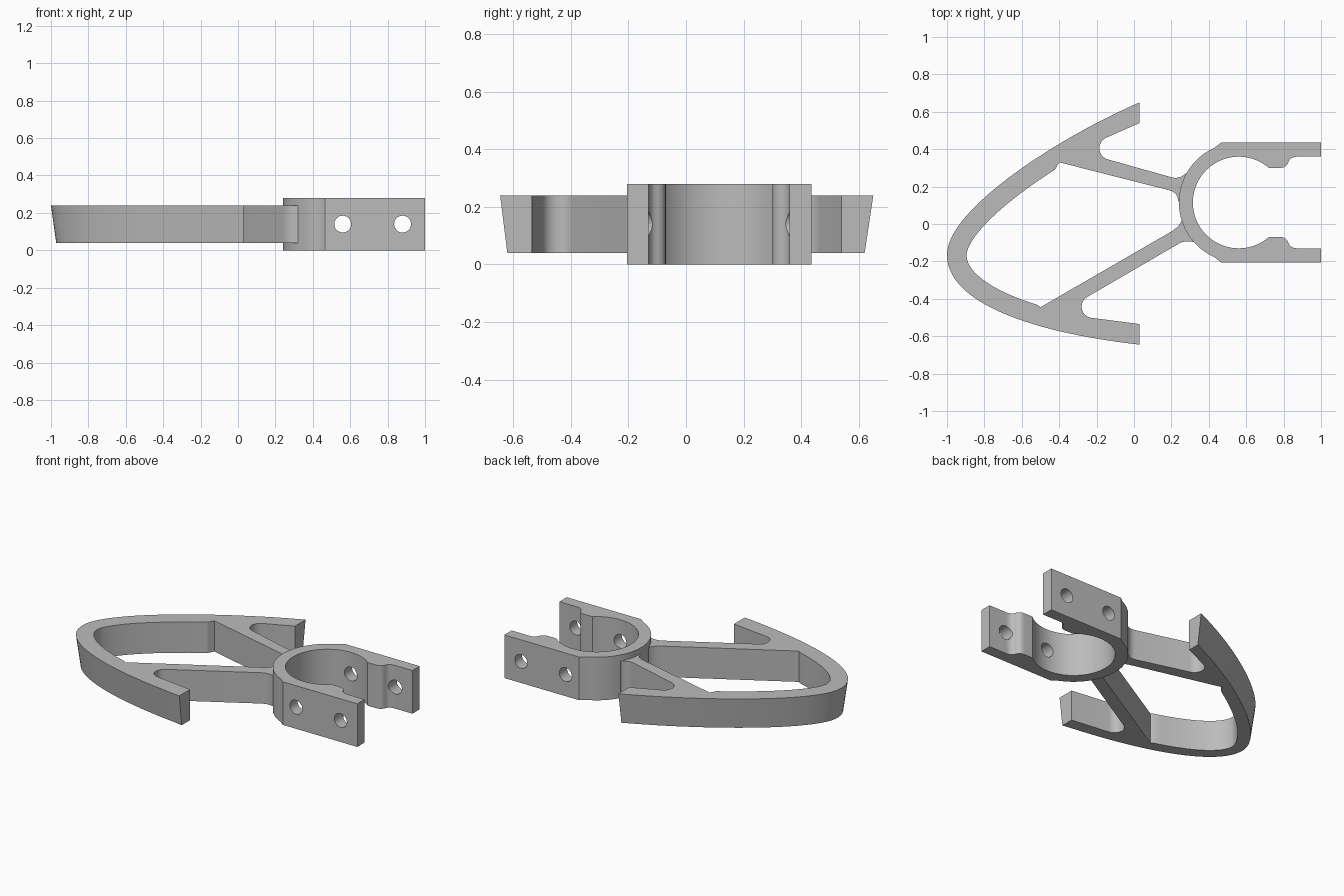
import bpy, bmesh
from math import radians, cos, sin
from mathutils import Vector, geometry

cube = bpy.data.objects.get("Cube")
if cube:
    bpy.data.objects.remove(cube, do_unlink=True)

grey = bpy.data.materials.new("plain grey")
grey.use_nodes = True
colour = (0.5, 0.5, 0.5, 1)
grey.diffuse_color = colour
grey.node_tree.nodes["Principled BSDF"].inputs["Base Color"].default_value = colour


def V(*pts):
    return [Vector(p) for p in pts]


def arc(cx, cy, r, a0, a1, n):
    angles = [radians(a0 + (a1 - a0) * i / n) for i in range(n + 1)]
    return [Vector((cx + r * cos(a), cy + r * sin(a))) for a in angles]


def fillet(p0, corner, p1, n=6):
    a, b, c = V(p0, corner, p1)
    ts = [i / n for i in range(n + 1)]
    return [a * (1 - t) ** 2 + b * 2 * t * (1 - t) + c * t * t for t in ts]


def offset(path, d):
    """Shift a path to its left by d."""
    out = []
    for i, p in enumerate(path):
        t = (path[min(i + 1, len(path) - 1)] - path[max(i - 1, 0)]).normalized()
        out.append(p + Vector((-t.y, t.x)) * d)
    return out


def prism(name, top, bottom, z0, z1):
    bm = bmesh.new()
    lo = [bm.verts.new((p.x, p.y, z0)) for p in bottom]
    hi = [bm.verts.new((p.x, p.y, z1)) for p in top]
    bm.faces.new(lo)
    bm.faces.new(hi)
    for i in range(len(lo)):
        j = (i + 1) % len(lo)
        bm.faces.new((lo[i], lo[j], hi[j], hi[i]))
    bmesh.ops.recalc_face_normals(bm, faces=bm.faces)
    mesh = bpy.data.meshes.new(name)
    bm.to_mesh(mesh)
    bm.free()
    mesh.materials.append(grey)
    obj = bpy.data.objects.new(name, mesh)
    bpy.context.collection.objects.link(obj)
    return obj


def smooth(obj):
    bpy.ops.object.select_all(action="DESELECT")
    obj.select_set(True)
    bpy.context.view_layer.objects.active = obj
    bpy.ops.object.shade_smooth_by_angle(angle=radians(25))


# Curved bow: outer sweep from the back tip round to the front tip
nose = (-1, -0.165)
back = geometry.interpolate_bezier(*V((0.03, 0.65), (-0.40, 0.465), (-1, 0.08), nose), 28)
front = geometry.interpolate_bezier(*V(nose, (-1, -0.42), (-0.55, -0.58), (0.03, -0.645)), 28)
outer = [p.to_2d() for p in list(back) + list(front)[1:]]

# Draft on the outer wall, with both tips kept square
drafted = offset(outer, 0.028)
drafted[0] = outer[0] - Vector((0, 0.03))
drafted[-1] = outer[-1] + Vector((0, 0.025))

# Inner wall of the bow, stopping at the struts
inner = [p for p in offset(outer, 0.105) if p.x < (-0.41 if p.y > nose[1] else -0.51)]

# Front pocket and strut, inside of the loop, back strut and pocket
rest = V((0.03, -0.535)) + arc(-0.22, -0.442, 0.06, 263, 120, 12)
rest += fillet((0.24, -0.105), (0.275, -0.085), (0.32, -0.097))
rest += V((0.30, 0))
rest += fillet((0.255, 0.02), (0.245, -0.012), (0.20, -0.04))
rest += V((-0.50, -0.445)) + inner[::-1] + V((-0.40, 0.33))
rest += fillet((0.19, 0.18), (0.235, 0.167), (0.237, 0.12))
rest += V((0.28, 0.13), (0.30, 0.25))
rest += fillet((0.278, 0.272), (0.245, 0.238), (0.20, 0.25))
rest += arc(-0.123, 0.405, 0.062, 255, 113, 12) + V((0.03, 0.54))
bow = prism("bow_with_struts", outer + rest, drafted + rest, 0.04, 0.24)
smooth(bow)

# Open clamp: half outline mirrored about its centre line
CX, CY = 0.56, 0.115
half = arc(CX, CY, 0.32, 180, 114, 18)
half += V((0.465, 0.435), (1, 0.435), (1, 0.36))
half += fillet((0.875, 0.36), (0.835, 0.36), (0.825, 0.33))
half += fillet((0.825, 0.33), (0.815, 0.30), (0.78, 0.30))[1:]
half += arc(CX, CY, 0.245, 49, 180, 32)
mirrored = [Vector((p.x, 2 * CY - p.y)) for p in half[-2:0:-1]]
ring = half + mirrored
clamp = prism("clamp", ring, ring, 0, 0.28)

# Bolt holes through both clamp arms
for x in (0.56, 0.88):
    bpy.ops.mesh.primitive_cylinder_add(vertices=32, radius=0.045, depth=1.2,
                                        location=(x, CY, 0.14), rotation=(radians(90), 0, 0))
    drill = bpy.context.object
    drill.name = "hole_cutter"
    drill.hide_render = True
    drill.data.materials.append(grey)
    cut = clamp.modifiers.new("hole", "BOOLEAN")
    cut.operation, cut.solver, cut.object = "DIFFERENCE", "EXACT", drill
    bpy.context.view_layer.objects.active = clamp
    bpy.ops.object.modifier_apply(modifier=cut.name)
    bpy.data.objects.remove(drill, do_unlink=True)
smooth(clamp)
